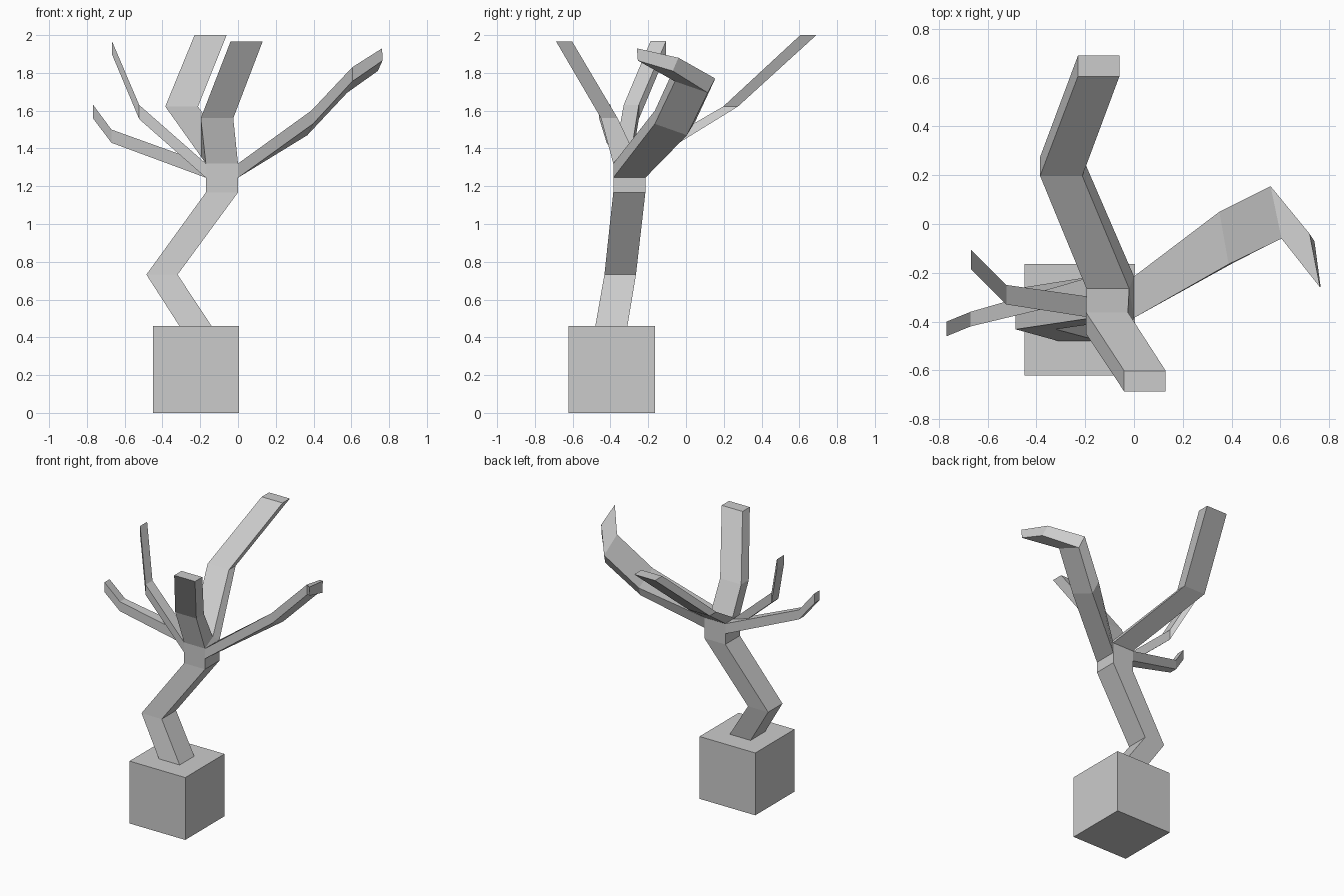
import bpy, bmesh

if "Cube" in bpy.data.objects:
    bpy.data.objects.remove(bpy.data.objects["Cube"])


def loft(name, rings, cap_start=False, cap_end=True):
    """Bridge a list of four-cornered rings into a flat-faced limb."""
    bm = bmesh.new()
    loops = [[bm.verts.new(p) for p in ring] for ring in rings]
    for a, b in zip(loops, loops[1:]):
        for i in range(4):
            j = (i + 1) % 4
            bm.faces.new((a[i], a[j], b[j], b[i]))
    if cap_start:
        bm.faces.new(loops[0][::-1])
    if cap_end:
        bm.faces.new(loops[-1])
    bmesh.ops.remove_doubles(bm, verts=bm.verts[:], dist=0.0005)
    bmesh.ops.recalc_face_normals(bm, faces=bm.faces[:])
    mesh = bpy.data.meshes.new(name)
    bm.to_mesh(mesh)
    bm.free()
    ob = bpy.data.objects.new(name, mesh)
    bpy.context.collection.objects.link(ob)
    return ob


def flat(x0, x1, y0, y1, z):
    """Horizontal ring."""
    return [(x0, y0, z), (x1, y0, z), (x1, y1, z), (x0, y1, z)]


def upright(x, y0, y1, z0, z1):
    """Ring facing sideways along x."""
    return [(x, y0, z0), (x, y1, z0), (x, y1, z1), (x, y0, z1)]


# planter block
loft("planter", [flat(-.45, .005, -.622, -.165, 0),
                 flat(-.45, .005, -.622, -.165, .46)], cap_start=True)

# bent trunk, hub and the wedge where the upper limbs split
C = 1.355
loft("trunk", [flat(-.31, -.14, -.48, -.31, .46),
               flat(-.485, -.32, -.432, -.265, .732),
               flat(-.17, 0, -.385, -.215, 1.167),
               flat(-.17, 0, -.385, -.215, 1.245),
               flat(-.17, 0, -.385, -.215, 1.32),
               flat(-.195, -.02, -.265, -.265, C)], cap_end=False)

# front upper limb
loft("front_limb", [
    [(-.17, -.385, 1.32), (0, -.385, 1.32), (-.02, -.265, C), (-.195, -.265, C)],
    flat(-.197, -.025, -.45, -.362, 1.56),
    flat(-.04, .13, -.687, -.602, 1.965)])

# back upper limb
loft("back_limb", [
    [(-.195, -.265, C), (-.02, -.265, C), (0, -.215, 1.32), (-.17, -.215, 1.32)],
    flat(-.385, -.212, .197, .275, 1.622),
    flat(-.23, -.06, .605, .69, 2.0)])

# wide curling right limb
loft("right_limb", [
    upright(0, -.385, -.215, 1.245, 1.32),
    [(.397, -.165, 1.53), (.367, .005, 1.47), (.35, .05, 1.545), (.388, -.165, 1.60)],
    [(.605, -.058, 1.755), (.578, .115, 1.695), (.56, .155, 1.77), (.605, -.06, 1.83)],
    [(.765, -.255, 1.865), (.74, -.07, 1.81), (.72, -.04, 1.88), (.763, -.26, 1.93)]])

# two thin left limbs that cross each other
loft("left_lower_limb", [upright(-.17, -.30, -.215, 1.245, 1.32),
                         upright(-.67, -.42, -.36, 1.43, 1.50),
                         upright(-.768, -.46, -.40, 1.56, 1.632)])
loft("left_upper_limb", [upright(-.17, -.385, -.30, 1.245, 1.32),
                         upright(-.523, -.33, -.25, 1.555, 1.63),
                         upright(-.668, -.187, -.105, 1.90, 1.97)])
